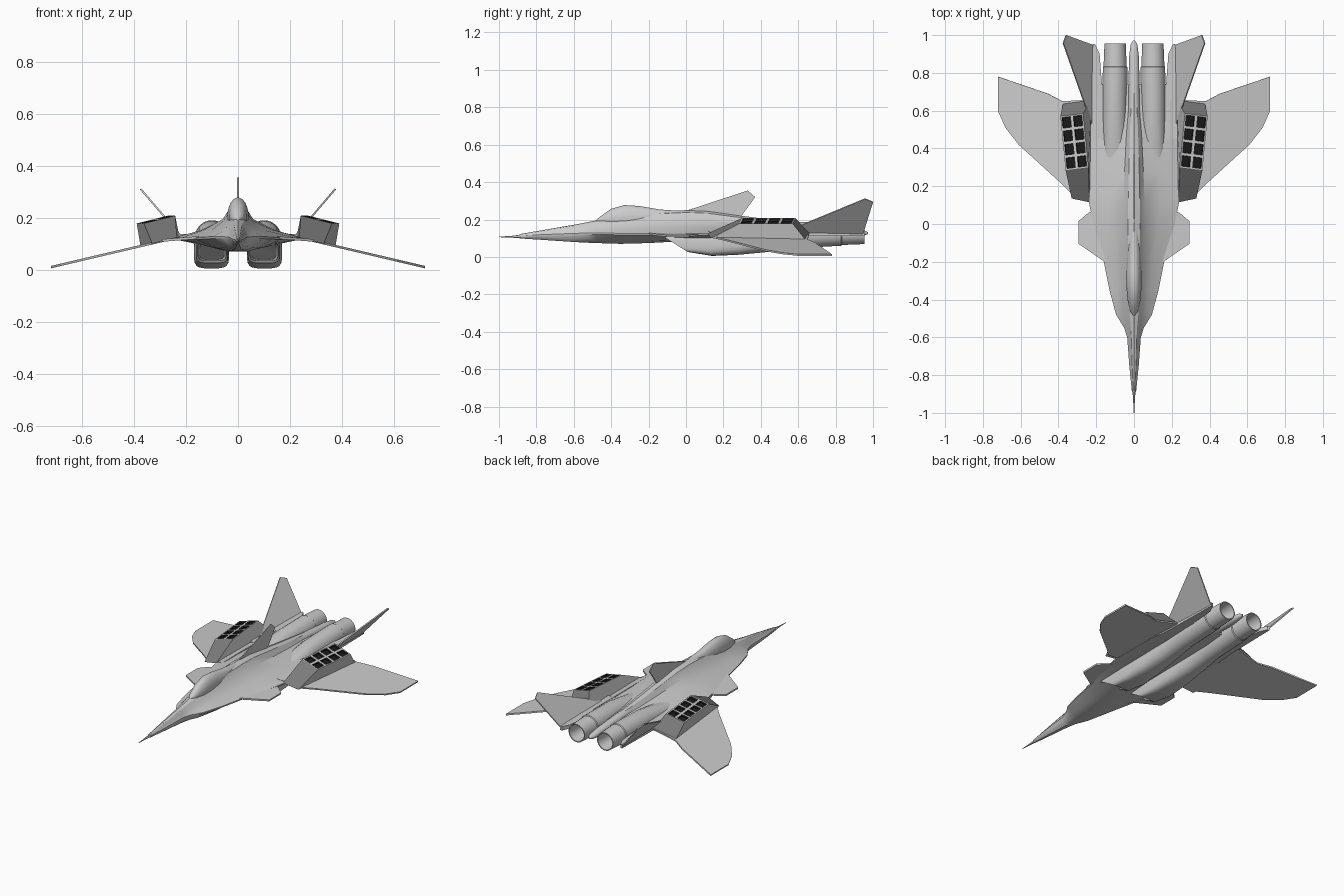
import bpy, bmesh, math
from mathutils import Vector

if "Cube" in bpy.data.objects:
    bpy.data.objects.remove(bpy.data.objects["Cube"])


def material(name, v):
    m = bpy.data.materials.new(name)
    m.diffuse_color = (v, v, v, 1)
    m.use_nodes = True
    m.node_tree.nodes["Principled BSDF"].inputs["Base Color"].default_value = m.diffuse_color
    return m


dark = material("dark_grey", 0.2)
black = material("black", 0.01)


def finish(name, bm, mirror=False, smooth=True, thickness=0):
    bmesh.ops.recalc_face_normals(bm, faces=bm.faces)
    me = bpy.data.meshes.new(name)
    bm.to_mesh(me)
    bm.free()
    ob = bpy.data.objects.new(name, me)
    bpy.context.collection.objects.link(ob)
    if thickness:
        s = ob.modifiers.new("thickness", 'SOLIDIFY')
        s.thickness, s.offset = thickness, 0
    if mirror:
        ob.modifiers.new("mirror", 'MIRROR').use_clip = False
    if smooth:
        bpy.ops.object.select_all(action='DESELECT')
        ob.select_set(True)
        bpy.context.view_layer.objects.active = ob
        bpy.ops.object.shade_smooth_by_angle(angle=math.radians(32))
    return ob


def loft(name, rings, mirror=False):
    bm = bmesh.new()
    vs = [[bm.verts.new(p) for p in r] for r in rings]
    n = len(rings[0])
    for a, b in zip(vs, vs[1:]):
        for i in range(n):
            bm.faces.new((a[i], a[(i + 1) % n], b[(i + 1) % n], b[i]))
    bm.faces.new(vs[0])
    bm.faces.new(vs[-1])
    return finish(name, bm, mirror)


def ring(y, cx, cz, rx, rz, power=2, rake=0, n=20):
    # superellipse cross-section; rake pushes the upper side forward
    pts = []
    for i in range(n):
        t = 2 * math.pi * (i + 0.5) / n
        c, s = math.cos(t), math.sin(t)
        u = math.copysign(abs(c) ** (2 / power), c)
        w = math.copysign(abs(s) ** (2 / power), s)
        pts.append((cx + rx * u, y - rake * w, cz + rz * w))
    return pts


def plate(name, pts, thickness, mirror=True):
    bm = bmesh.new()
    bm.faces.new([bm.verts.new(p) for p in pts])
    return finish(name, bm, mirror, False, thickness)


def sloped(outline, x0, z0, slope):
    return [(x, y, z0 + slope * (x - x0)) for x, y in outline]


# Blended fuselage: y, spine half width, top z, half width, edge z, bottom z
def body_ring(y, a, zt, w, ze, zb):
    h = zt - ze
    half = [(0.55 * a, zt - 0.1 * h), (a, zt - 0.42 * h),
            (a + 0.45 * (w - a), ze + 0.27 * h), (w, ze + 0.004),
            (w, ze - 0.004), (0.62 * w, zb + 0.25 * (ze - zb)), (0.3 * w, zb)]
    right = [(x, y, z) for x, z in half]
    return [(0, y, zt)] + right + [(0, y, zb)] + [(-x, y, z) for x, y, z in reversed(right)]


loft("fuselage", [body_ring(*s) for s in (
    (-0.89, .007, .122, .011, .110, .099),
    (-0.75, .017, .146, .025, .116, .090),
    (-0.60, .025, .172, .036, .122, .080),
    (-0.55, .030, .181, .052, .123, .077),
    (-0.48, .042, .195, .095, .124, .074),
    (-0.35, .048, .218, .130, .122, .070),
    (-0.20, .055, .240, .160, .120, .074),
    (0.00, .058, .250, .215, .120, .085),
    (0.12, .056, .245, .240, .120, .090),
    (0.28, .050, .222, .240, .120, .092),
    (0.48, .040, .196, .240, .120, .095),
    (0.62, .028, .180, .215, .120, .100),
    (0.74, .018, .165, .190, .122, .110))])

# Nose probe
loft("nose_probe", [ring(-1, 0, .107, .0015, .0015, n=10), ring(-.93, 0, .108, .005, .005, n=10),
                    ring(-.88, 0, .110, .009, .010, n=10)])

# Canopy bubble
loft("canopy", [ring(y, 0, z, rx, rz) for y, z, rx, rz in (
    (-.485, .190, .004, .004), (-.46, .195, .022, .020), (-.40, .200, .035, .058),
    (-.33, .205, .041, .073), (-.25, .205, .041, .068), (-.14, .205, .036, .049),
    (0.0, .205, .025, .040))])

# Tail sting between the engines
loft("tail_sting", [ring(y, 0, z, rx, rz) for y, z, rx, rz in (
    (.50, .145, .035, .045), (.70, .138, .030, .032), (.88, .130, .027, .024),
    (.95, .128, .018, .015), (.972, .127, .005, .005))])

# Intakes and engine nacelles, with raked mouth and hollow nozzle
loft("engine_nacelle", [ring(*s) for s in (
    (.06, .10, .070, .048, .032, 4, .06),
    (-.06, .10, .072, .054, .037, 5, .065),
    (-.06, .10, .070, .061, .044, 5, .07),
    (.12, .102, .064, .068, .059, 4, .02),
    (.28, .102, .074, .068, .063, 3),
    (.42, .102, .092, .066, .068, 2.4),
    (.58, .102, .116, .066, .071),
    (.83, .100, .125, .066, .066),
    (.835, .100, .125, .062, .062),
    (.955, .100, .125, .057, .057),
    (.955, .100, .125, .051, .051),
    (.85, .100, .125, .042, .042))], mirror=True)

# Forward strakes
plate("strake", sloped([(.10, -.24), (.155, -.20), (.293, -.105), (.293, .015),
                        (.24, .06), (.10, .10)], .15, .124, -.08), .010)

# Drooped wings
plate("wing", sloped([(.19, .12), (.33, .16), (.39, .22), (.61, .42), (.68, .51), (.72, .60),
                      (.72, .78), (.455, .69), (.38, .65), (.19, .66)], .72, .010, -.0 - .235), .009)

# Tail booms and canted fins
plate("tail_boom", sloped([(.12, .45), (.24, .45), (.225, .60), (.218, .955), (.205, .95),
                           (.182, .90), (.170, .74), (.12, .70)], .2, .125, 0), .024)
plate("tail_fin", sloped([(.21, .49), (.375, .957), (.36, 1.0), (.21, .945)], .21, .118, 1.17), .007)

# Dorsal fin
plate("dorsal_fin", [(0, -.02, .24), (0, .33, .355), (0, .37, .32), (0, .275, .19)], .006, False)

# Launcher boxes with a 2 x 4 grid of recessed cells
bm = bmesh.new()
base = [Vector(p) for p in ((.33, .135, .100), (.235, .115, .125), (.225, .66, .125), (.375, .64, .090))]
top = [Vector(p) for p in ((.362, .285, .178), (.242, .300, .208), (.270, .585, .208), (.390, .570, .178))]
COLS, ROWS = 2, 4
grid = [[bm.verts.new(top[0].lerp(top[1], i / COLS).lerp(top[3].lerp(top[2], i / COLS), j / ROWS))
         for j in range(ROWS + 1)] for i in range(COLS + 1)]
cells = [bm.faces.new((grid[i][j], grid[i + 1][j], grid[i + 1][j + 1], grid[i][j + 1]))
         for i in range(COLS) for j in range(ROWS)]
b = [bm.verts.new(p) for p in base]
bm.faces.new([b[0], b[1]] + [grid[i][0] for i in range(COLS, -1, -1)])
bm.faces.new([b[1], b[2]] + grid[COLS][::-1])
bm.faces.new([b[2], b[3]] + [grid[i][ROWS] for i in range(COLS + 1)])
bm.faces.new([b[3], b[0]] + grid[0])
bm.faces.new(b[::-1])
bmesh.ops.recalc_face_normals(bm, faces=bm.faces)
for f in list(bm.faces):
    # ramps at the front and rear are darker
    if f not in cells and abs(f.normal.y) > 0.3:
        f.material_index = 1
bmesh.ops.inset_individual(bm, faces=cells, thickness=.008, use_even_offset=True)
for f in cells:
    f.material_index = 2
bmesh.ops.inset_individual(bm, faces=cells, thickness=.0005, depth=-.012)
launcher = finish("launcher_box", bm, True, False)
for m in (material("grey", 0.6), dark, black):
    launcher.data.materials.append(m)
